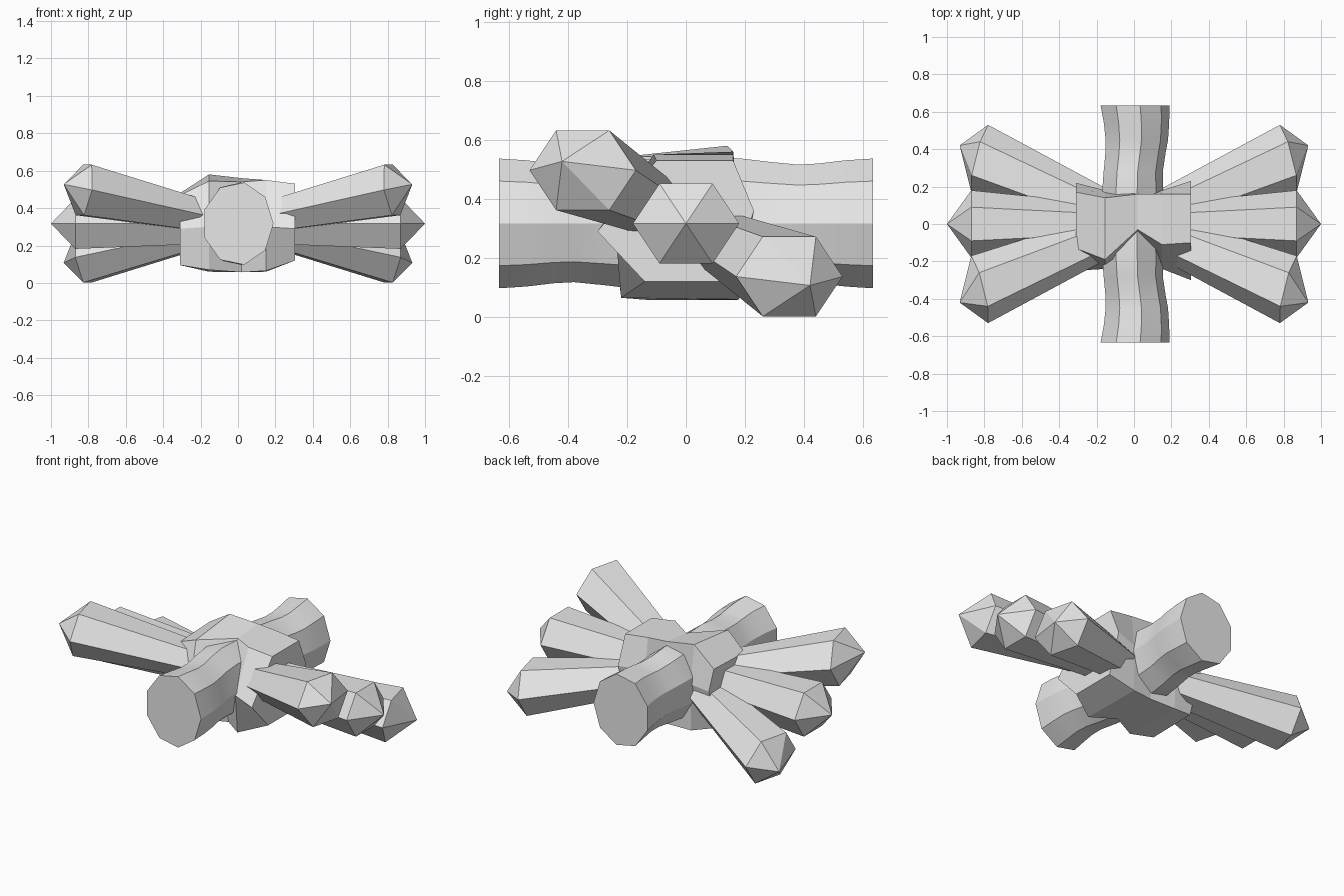
import bpy, bmesh, math

if "Cube" in bpy.data.objects:
    bpy.data.objects.remove(bpy.data.objects["Cube"])

ZC = 0.317  # height of the centre line

grey = bpy.data.materials.new("light_grey")
grey.diffuse_color = (0.8, 0.8, 0.8, 1)
grey.use_nodes = True
grey.node_tree.nodes["Principled BSDF"].inputs["Base Color"].default_value = grey.diffuse_color


def loft(name, rings, tip=None):
    """Skin a list of equal rings; close with caps, or a point at the far end."""
    bm = bmesh.new()
    vs = [[bm.verts.new(p) for p in r] for r in rings]
    n = len(vs[0])
    for a, b in zip(vs, vs[1:]):
        for i in range(n):
            j = (i + 1) % n
            bm.faces.new((a[i], a[j], b[j], b[i]))
    bm.faces.new(vs[0])
    if tip:
        t = bm.verts.new(tip)
        for i in range(n):
            bm.faces.new((vs[-1][i], vs[-1][(i + 1) % n], t))
    else:
        bm.faces.new(vs[-1])
    bmesh.ops.recalc_face_normals(bm, faces=bm.faces)
    me = bpy.data.meshes.new(name)
    bm.to_mesh(me)
    bm.free()
    me.materials.append(grey)
    ob = bpy.data.objects.new(name, me)
    bpy.context.collection.objects.link(ob)
    return ob


# Six pointed hexagonal arms: front pair raised, middle level, back pair lowered
HEX = [(0.18, 0), (0.09, 0.135), (-0.09, 0.135), (-0.18, 0), (-0.09, -0.135), (0.09, -0.135)]


def arm(name, side, s):
    # s = -1 front, 0 middle, 1 back
    cx = 0.825 if s else 0.87
    cy, cz = 0.35 * s, -0.18 * s

    def ring(k, sy, sz):
        return [(side * (cx * k - s * (0.25 * y * sy - 0.15 * z * sz)),
                 cy * k + y * sy, ZC + cz * k + z * sz) for y, z in HEX]

    tip = (side * (0.932 if s else 1.0), 0.42 * s, ZC - 0.21 * s)
    base = ring(0.22, 0.64, 0.6) if s else ring(0.22, 0.62, 0.8)
    loft(name, [base, ring(1, 1, 1)], tip)


for side, sn in ((-1, "left"), (1, "right")):
    for s, pn in ((-1, "front"), (0, "middle"), (1, "back")):
        arm(f"{pn}_{sn}_arm", side, s)

# Wavy nine-sided tubes to front and back: (y, x shift, x radius, z radius)
WAVE = [(0.01, -0.012, 0.165, 0.215), (0.18, -0.012, 0.168, 0.224), (0.28, -0.009, 0.163, 0.212),
        (0.38, 0.003, 0.166, 0.202), (0.45, 0.010, 0.172, 0.206),
        (0.54, 0.008, 0.18, 0.217), (0.633, 0, 0.19, 0.223)]
for d, nm in ((-1, "front_tube"), (1, "back_tube")):
    rings = [[(sh + rx * math.cos(i * math.tau / 9), d * y,
               ZC + rz * math.sin(i * math.tau / 9)) for i in range(9)]
             for y, sh, rx, rz in WAVE]
    ob = loft(nm, rings)
    bpy.ops.object.select_all(action='DESELECT')
    ob.select_set(True)
    bpy.context.view_layer.objects.active = ob
    bpy.ops.object.shade_smooth_by_angle(angle=math.radians(30))

# Uneven faceted hub: y, z outlines at five x stations
HUB = {
    -0.31: [(0.17, 0.48), (-0.13, 0.47), (-0.25, 0.29), (-0.20, 0.095), (0.12, 0.10), (0.22, 0.36)],
    -0.155: [(0.14, 0.58), (-0.19, 0.545), (-0.24, 0.30), (-0.22, 0.07), (0.17, 0.06), (0.18, 0.35)],
    0.02: [(0.16, 0.56), (-0.03, 0.54), (-0.18, 0.30), (-0.12, 0.057), (0.17, 0.057), (0.16, 0.35)],
    0.15: [(0.16, 0.55), (-0.11, 0.55), (-0.24, 0.30), (-0.22, 0.065), (0.18, 0.06), (0.18, 0.35)],
    0.305: [(0.16, 0.53), (-0.10, 0.53), (-0.30, 0.29), (-0.14, 0.12), (0.15, 0.12), (0.23, 0.36)],
}
loft("hub", [[(x, y, z) for y, z in pts] for x, pts in HUB.items()])
